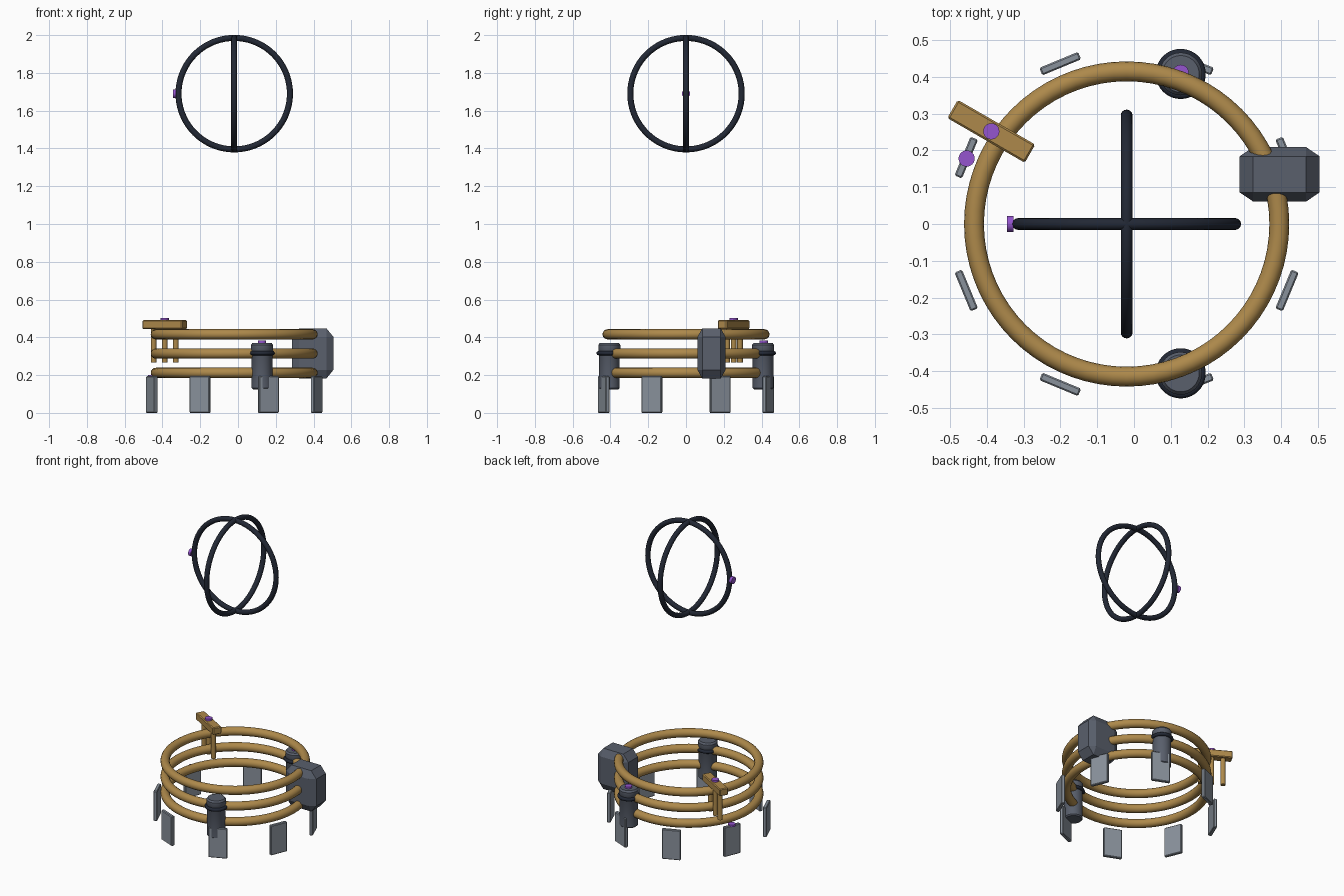
import bpy, bmesh
from math import radians, cos, sin, pi
from mathutils import Matrix, Vector

if "Cube" in bpy.data.objects:
    bpy.data.objects.remove(bpy.data.objects["Cube"])

CX = -0.02  # axis of the ring stack


def material(name, rgb):
    m = bpy.data.materials.new(name)
    m.diffuse_color = (*rgb, 1)
    m.use_nodes = True
    m.node_tree.nodes["Principled BSDF"].inputs["Base Color"].default_value = m.diffuse_color
    return m


BRASS = material("brass", (0.42, 0.25, 0.07))
DARK = material("dark_metal", (0.016, 0.021, 0.035))
SLATE = material("slate", (0.10, 0.115, 0.15))
STEEL = material("steel", (0.25, 0.285, 0.33))
PURPLE = material("purple", (0.30, 0.09, 0.62))


def finish(name, mat, smooth=True):
    ob = bpy.context.object
    ob.name = ob.data.name = name
    ob.data.materials.append(mat)
    if smooth:
        bpy.ops.object.shade_smooth_by_angle(angle=radians(35))
    return ob


def ring(name, loc, major, minor, mat, rot=(0, 0, 0)):
    bpy.ops.mesh.primitive_torus_add(location=loc, rotation=rot, major_radius=major,
                                     minor_radius=minor, major_segments=72, minor_segments=16)
    return finish(name, mat)


def disc(name, loc, r, depth, mat, rot=(0, 0, 0)):
    bpy.ops.mesh.primitive_cylinder_add(vertices=24, radius=r, depth=depth,
                                        location=loc, rotation=rot)
    return finish(name, mat)


def box(name, loc, size, mat, bevel, rot_z=0.0, proportional=False):
    bpy.ops.mesh.primitive_cube_add(size=1, location=loc, rotation=(0, 0, rot_z))
    ob = finish(name, mat, False)
    bm = bmesh.new()
    bm.from_mesh(ob.data)
    if not proportional:
        bmesh.ops.scale(bm, vec=size, verts=bm.verts)
    bmesh.ops.bevel(bm, geom=bm.edges[:], offset=bevel, segments=1, affect='EDGES')
    if proportional:
        bmesh.ops.scale(bm, vec=size, verts=bm.verts)
    bm.to_mesh(ob.data)
    bm.free()
    return ob


def lathe(name, loc, profile, mat, sides=32):
    bm = bmesh.new()
    loops = [[bm.verts.new((r * cos(2 * pi * i / sides), r * sin(2 * pi * i / sides), z))
              for i in range(sides)] for r, z in profile]
    for a, b in zip(loops, loops[1:]):
        for i in range(sides):
            j = (i + 1) % sides
            bm.faces.new((a[i], a[j], b[j], b[i]))
    bm.faces.new(loops[0][::-1])
    bm.faces.new(loops[-1])
    me = bpy.data.meshes.new(name)
    bm.to_mesh(me)
    bm.free()
    ob = bpy.data.objects.new(name, me)
    ob.location = loc
    bpy.context.collection.objects.link(ob)
    bpy.ops.object.select_all(action='DESELECT')
    ob.select_set(True)
    bpy.context.view_layer.objects.active = ob
    return finish(name, mat)


# stacked brass rings
for i in range(3):
    ring(f"coil_ring_{i}", (CX, 0, 0.212 + 0.102 * i), 0.415, 0.027, BRASS)

# eight upright base panels around the rings
for i in range(8):
    a = radians(22.5 + 45 * i)
    box(f"base_panel_{i}", (CX + 0.472 * cos(a), 0.472 * sin(a), 0.097),
        (0.022, 0.114, 0.194), STEEL, 0.004, a)

# chamfered housing clamped on the rings
box("housing", (0.396, 0.135, 0.315), (0.218, 0.148, 0.266), SLATE, 0.17, proportional=True)

# two canisters with dark bands
for side, y in (("front", -0.406), ("back", 0.408)):
    lathe(f"{side}_canister", (0.127, y, 0),
          [(0.048, 0.125), (0.055, 0.132), (0.055, 0.325), (0.058, 0.33),
           (0.058, 0.36), (0.050, 0.371)], SLATE)
    ring(f"{side}_canister_band", (0.127, y, 0.316), 0.057, 0.011, DARK)

# handle bar with three prongs
bar = Vector((-0.388, 0.252, 0))
turn = radians(-30)
box("handle_bar", bar + Vector((0, 0, 0.467)), (0.243, 0.057, 0.047), BRASS, 0.005, turn)
for i in (-1, 0, 1):
    off = Matrix.Rotation(turn, 3, 'Z') @ Vector((0.068 * i, 0, 0))
    disc(f"handle_prong_{i + 1}", bar + off + Vector((0, 0, 0.358)), 0.015, 0.18, BRASS)

# floating crossed hoops
ring("hoop_front", (CX, 0, 1.69), 0.295, 0.016, DARK, (pi / 2, 0, 0))
ring("hoop_side", (CX, 0, 1.69), 0.295, 0.016, DARK, (0, pi / 2, 0))

# purple buttons
disc("bar_button", bar + Vector((0, 0, 0.495)), 0.022, 0.014, PURPLE)
disc("canister_button", (0.127, 0.411, 0.375), 0.022, 0.014, PURPLE)
disc("panel_button", (-0.455, 0.178, 0.194), 0.022, 0.014, PURPLE)
disc("hoop_button", (-0.336, 0, 1.69), 0.022, 0.018, PURPLE, (0, pi / 2, 0))
